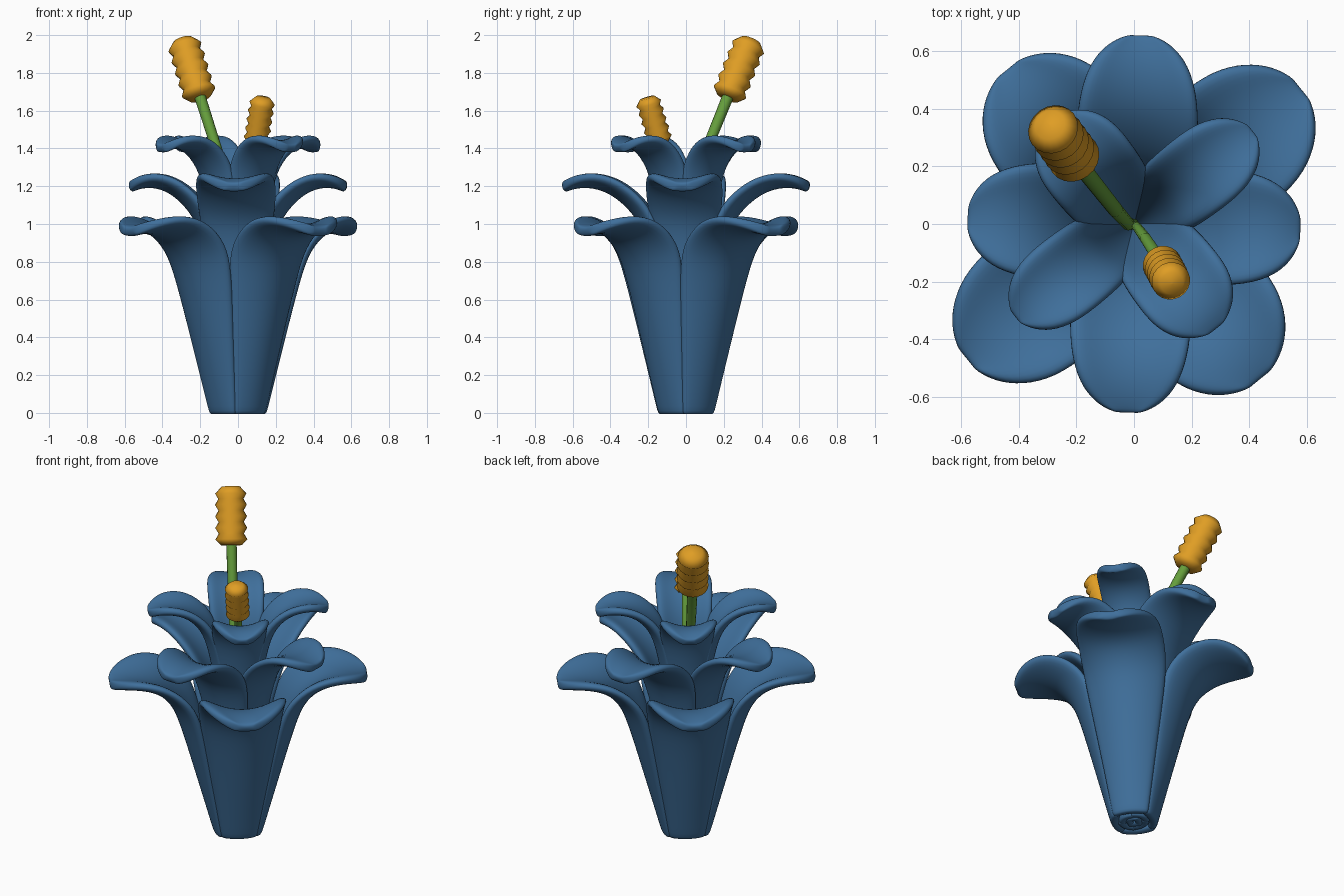
import bpy, math
from mathutils import Vector

if "Cube" in bpy.data.objects:
    bpy.data.objects.remove(bpy.data.objects["Cube"])

def material(name, color):
    m = bpy.data.materials.new(name)
    m.diffuse_color = (*color, 1)
    m.use_nodes = True
    m.node_tree.nodes["Principled BSDF"].inputs["Base Color"].default_value = m.diffuse_color
    return m

BLUE = material("petal_blue", (0.050, 0.160, 0.330))
GREEN = material("stem_green", (0.130, 0.340, 0.045))
ORANGE = material("pollen_orange", (0.740, 0.340, 0.018))

def activate(ob):
    bpy.context.collection.objects.link(ob)
    bpy.ops.object.select_all(action='DESELECT')
    ob.select_set(True)
    bpy.context.view_layer.objects.active = ob
    return ob

def mesh_object(name, verts, faces, mat):
    me = bpy.data.meshes.new(name)
    me.from_pydata(verts, [], faces)
    me.materials.append(mat)
    return activate(bpy.data.objects.new(name, me))

# Petal: rows of (radius, height, half width, cup depth) swept from base to tip
def petal(name, rows, angle, reach, width, thick):
    a = math.radians(angle)
    rows = [(r * reach, z, w * width, c) for r, z, w, c in rows]
    # extra row at the foot keeps the cut end flat
    r, z, w, c = rows[0]
    rows = [(r, -.007, w, c), (r + .007, .025, w + .003, c)] + rows[1:]
    us = (-1, -0.6, -0.2, 0.2, 0.6, 1)
    n = len(us)
    verts, faces = [], []
    for i, (r, z, w, c) in enumerate(rows):
        p, q = rows[max(i - 1, 0)], rows[min(i + 1, len(rows) - 1)]
        t = Vector((q[0] - p[0], q[1] - p[1])).normalized()
        if i < 2:
            t = Vector((0, 1))
        for u in us:
            d = c * u * u              # edges curl inward / upward
            x, y, h = r - t.y * d, u * w, z + t.x * d
            verts.append((x * math.cos(a) - y * math.sin(a),
                          x * math.sin(a) + y * math.cos(a), h))
    for i in range(len(rows) - 1):
        for j in range(n - 1):
            k = i * n + j
            faces.append((k, k + 1, k + n + 1, k + n))
    ob = mesh_object(name, verts, faces, BLUE)
    s = ob.modifiers.new("thickness", 'SOLIDIFY')
    s.thickness, s.offset = thick, 0
    b = ob.modifiers.new("rounding", 'SUBSURF')
    b.levels = b.render_levels = 2
    bpy.ops.object.shade_smooth()

OUTER = [(.115, 0, .105, .03), (.23, .40, .175, .07), (.322, .72, .235, .105),
         (.375, .84, .257, .115), (.46, .935, .262, .09), (.56, .97, .252, .07),
         (.65, .975, .20, .045), (.715, .965, .125, .025), (.745, .955, .05, .01)]
MIDDLE = [(.07, 0, .06, .03), (.13, .60, .115, .05), (.19, .95, .185, .06),
          (.27, 1.08, .21, .07), (.385, 1.18, .215, .06), (.49, 1.215, .20, .05),
          (.575, 1.215, .16, .03), (.63, 1.20, .10, .015), (.653, 1.19, .04, .01)]
INNER = [(.025, 0, .045, .01), (.065, .65, .085, .03), (.145, 1.15, .14, .05),
         (.20, 1.30, .158, .06), (.29, 1.39, .166, .055), (.38, 1.42, .165, .045),
         (.455, 1.42, .13, .03), (.50, 1.405, .08, .01), (.52, 1.395, .03, .005)]

# Three whorls of four petals; opposite pairs differ slightly in reach and width
for layer, rows, start, pairs, thick in (
        ("outer", OUTER, 39, ((1, .97), (.93, .98)), .055),
        ("middle", MIDDLE, 88, ((1, 1), (.88, .96)), .052),
        ("inner", INNER, 38, ((1, .88), (.88, 1)), .048)):
    for k in range(4):
        reach, width = pairs[k % 2]
        petal(f"{layer}_petal_{k + 1}", rows, start + 90 * k, reach, width, thick)

# Ribbed pollen head turned around its axis, on a thin tapered stem
def stamen(name, path, tip, radius, ribs):
    base, tip = Vector(path[-1]), Vector(tip)
    axis = tip - base
    length = axis.length
    body = length * 0.78
    prof = [(0.0, 0.0), (.66, 0.0)]
    for i in range(ribs):
        prof.append((1.0, body * (i + .5) / ribs))
        prof.append((.79, body * (i + 1) / ribs))
    prof += [(.98, length * .87), (.58, length * .99), (0.0, length)]
    rot = axis.to_track_quat('Z', 'Y').to_matrix()
    seg, verts, faces = 20, [], []
    for r, h in prof:
        for s in range(seg):
            t = 2 * math.pi * s / seg
            rr = max(r, .001) * radius
            verts.append(base + rot @ Vector((rr * math.cos(t), rr * math.sin(t), h)))
    for i in range(len(prof) - 1):
        for s in range(seg):
            e = (s + 1) % seg
            faces.append((i * seg + s, i * seg + e, (i + 1) * seg + e, (i + 1) * seg + s))
    mesh_object(name + "_head", verts, faces, ORANGE)
    bpy.ops.object.shade_smooth_by_angle(angle=math.radians(75))

    cu = bpy.data.curves.new(name + "_stem", 'CURVE')
    cu.dimensions, cu.bevel_depth, cu.bevel_resolution = '3D', radius * .33, 4
    cu.use_fill_caps = True
    sp = cu.splines.new('POLY')
    sp.points.add(len(path) - 1)
    for i, (pt, co) in enumerate(zip(sp.points, path)):
        pt.co = (*co, 1)
        pt.radius = .6 + .4 * i / (len(path) - 1)
    cu.materials.append(GREEN)
    activate(bpy.data.objects.new(name + "_stem", cu))
    bpy.ops.object.convert(target='MESH')
    bpy.ops.object.shade_smooth_by_angle(angle=math.radians(60))

stamen("tall_stamen", [(0, 0, .1), (-.02, 0, .9), (-.065, .05, 1.25), (-.2, .22, 1.67)],
       (-.293, .345, 1.975), .092, 4)
stamen("short_stamen", [(0, 0, .1), (.01, -.01, .95), (.04, -.05, 1.25), (.095, -.135, 1.43)],
       (.133, -.207, 1.67), .069, 4)
